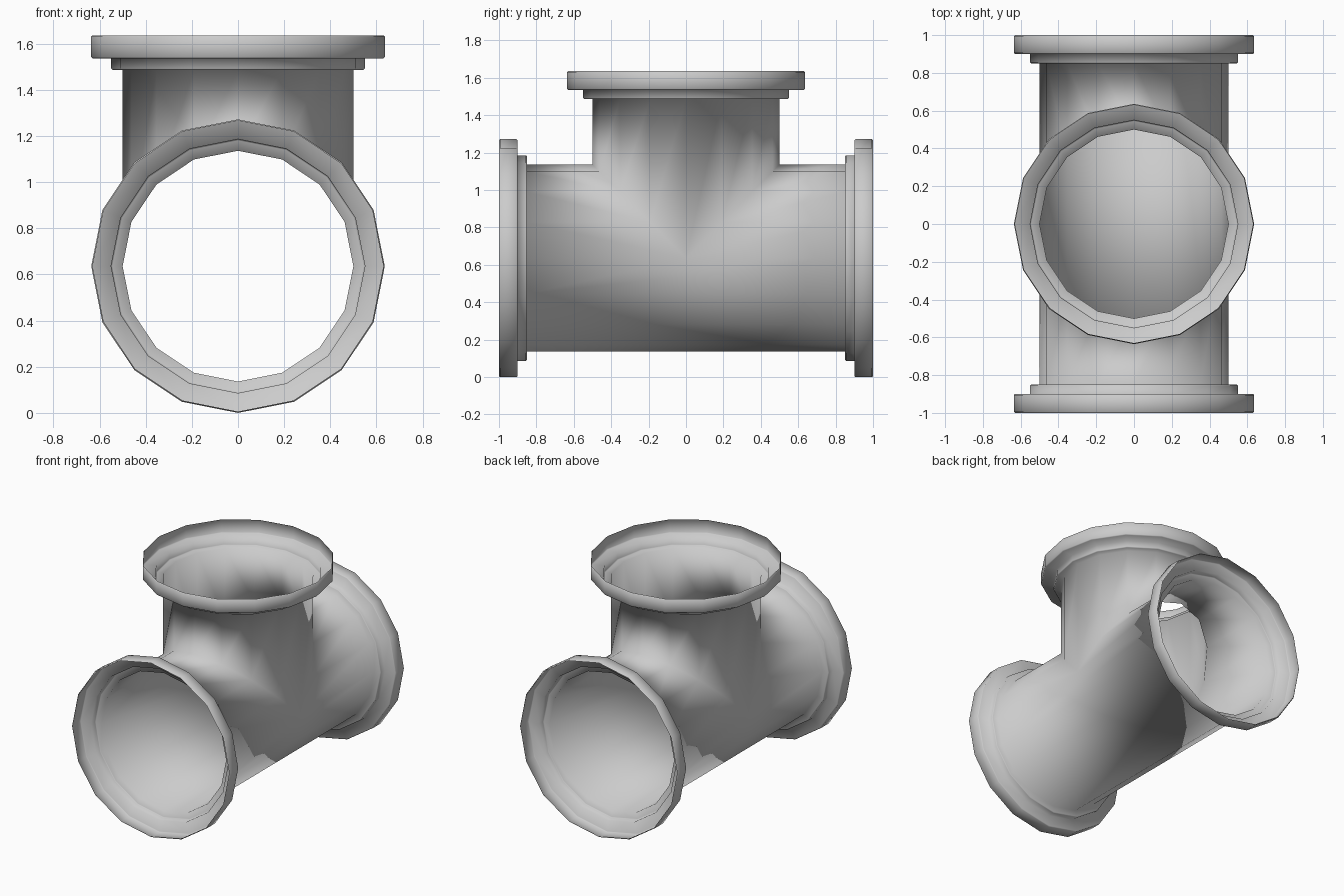
import bpy
import bmesh
from math import cos, sin, tau
from mathutils import Vector

SIDES = 16
PIPE, COLLAR, FLANGE = 0.5, 0.55, 0.636
CENTRE = Vector((0, 0, FLANGE))
B = 0.006  # small softened corners

cube = bpy.data.objects.get("Cube")
if cube:
    bpy.data.objects.remove(cube)

metal = bpy.data.materials.new("grey metal")
metal.use_nodes = True
grey = (0.6, 0.6, 0.6, 1)
metal.diffuse_color = grey
metal.node_tree.nodes["Principled BSDF"].inputs["Base Color"].default_value = grey

# Stepped socket profile: (distance from centre, radius)
profile = [
    (0.85, PIPE), (0.85, COLLAR - B), (0.85 + B, COLLAR),
    (0.9, COLLAR), (0.9, FLANGE - B), (0.9 + B, FLANGE),
    (1 - B, FLANGE), (1, FLANGE - B),
]

bm = bmesh.new()


def add_arm(axis, across, seam):
    """One open arm, from its mitred seam out to its flange."""
    side = Vector((1, 0, 0))
    rings = []
    for step in [None] + profile:
        ring = []
        for i in range(SIDES):
            c, s = cos(tau * i / SIDES), sin(tau * i / SIDES)
            dist, radius = step or (seam(PIPE * s), PIPE)
            ring.append(bm.verts.new(
                CENTRE + side * radius * c + across * radius * s + axis * dist))
        rings.append(ring)
    for a, b in zip(rings, rings[1:]):
        for i in range(SIDES):
            j = (i + 1) % SIDES
            bm.faces.new((a[i], a[j], b[j], b[i]))


up, back = Vector((0, 0, 1)), Vector((0, 1, 0))
# Front and back arms of the straight run, then the upright branch
add_arm(-back, up, lambda h: max(h, 0))
add_arm(back, up, lambda h: max(h, 0))
add_arm(up, back, abs)

# Weld the seams and run the underside straight through
bmesh.ops.remove_doubles(bm, verts=bm.verts, dist=0.0005)
under = [e for e in bm.edges
         if all(abs(v.co.y) < 0.001 and v.co.z < FLANGE + 0.001 for v in e.verts)]
bmesh.ops.dissolve_edges(bm, edges=under, use_verts=True)
bmesh.ops.recalc_face_normals(bm, faces=bm.faces)
for f in bm.faces:
    f.smooth = True

mesh = bpy.data.meshes.new("tee_pipe")
bm.to_mesh(mesh)
bm.free()
mesh.materials.append(metal)
pipe = bpy.data.objects.new("tee_pipe", mesh)
bpy.context.collection.objects.link(pipe)
